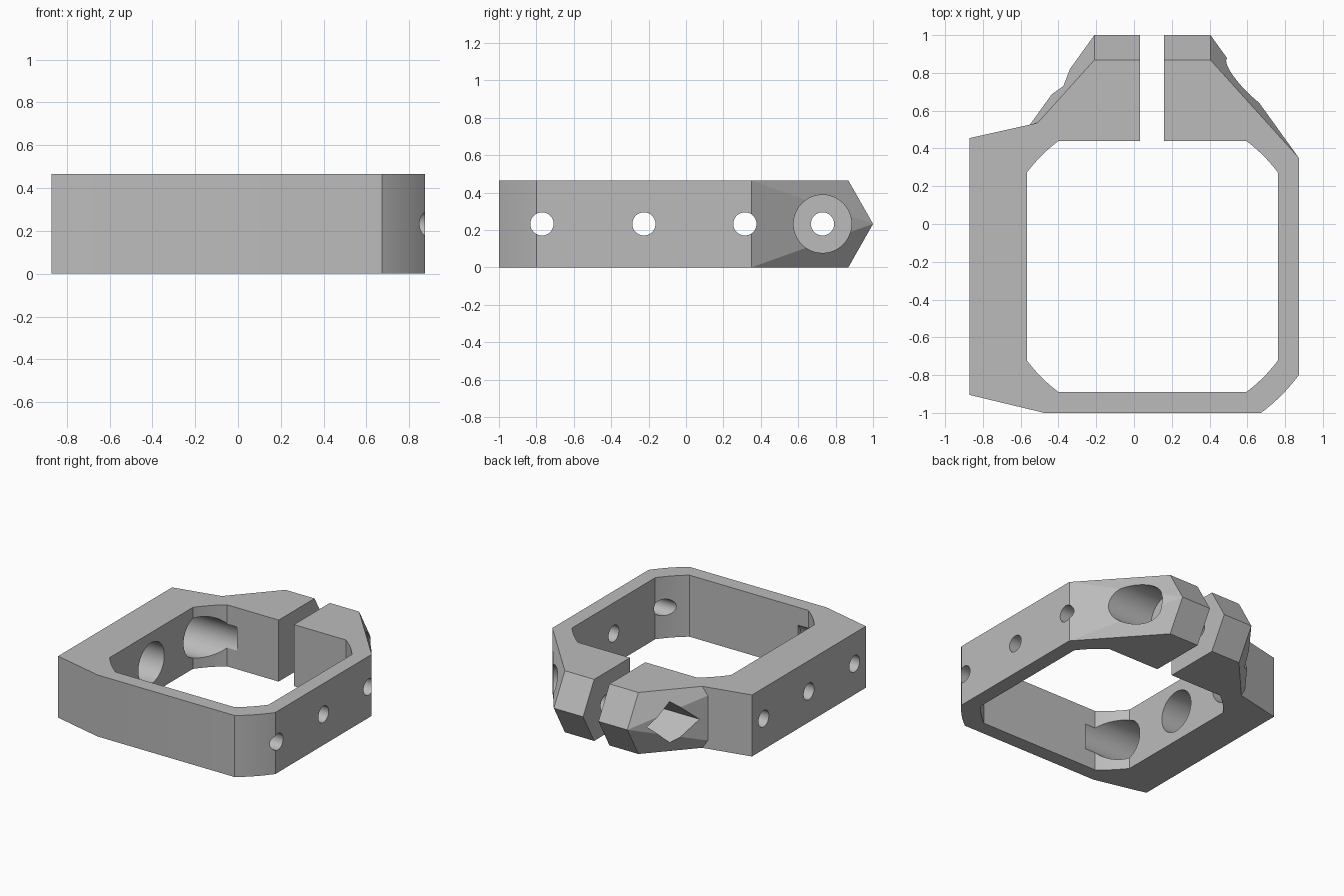
import bpy, bmesh, math
from mathutils import Matrix

cube = bpy.data.objects.get("Cube")
if cube:
    bpy.data.objects.remove(cube, do_unlink=True)

H = 0.465                 # ring height
MID = H / 2
CX, CY = 0.0975, -0.225   # centre of the opening
BORE, HOLE = 0.155, 0.062

grey = bpy.data.materials.new("plain grey")
grey.use_nodes = True
grey.diffuse_color = (0.5, 0.5, 0.5, 1)
grey.node_tree.nodes["Principled BSDF"].inputs["Base Color"].default_value = (0.5, 0.5, 0.5, 1)


def finish(bm, name):
    bmesh.ops.recalc_face_normals(bm, faces=bm.faces)
    mesh = bpy.data.meshes.new(name)
    bm.to_mesh(mesh)
    bm.free()
    ob = bpy.data.objects.new(name, mesh)
    bpy.context.collection.objects.link(ob)
    mesh.materials.append(grey)
    return ob


def prism(name, outline, z0, z1):
    bm = bmesh.new()
    face = bm.faces.new([bm.verts.new((x, y, z0)) for x, y in outline])
    new = bmesh.ops.extrude_face_region(bm, geom=[face])["geom"]
    verts = [v for v in new if isinstance(v, bmesh.types.BMVert)]
    bmesh.ops.translate(bm, verts=verts, vec=(0, 0, z1 - z0))
    return finish(bm, name)


def rod(name, x0, x1, y, radius, sides=48):
    """Closed rod running along x at mid height."""
    bm = bmesh.new()
    place = Matrix.Translation(((x0 + x1) / 2, y, MID)) @ Matrix.Rotation(math.pi / 2, 4, 'Y')
    bmesh.ops.create_cone(bm, cap_ends=True, segments=sides, radius1=radius,
                          radius2=radius, depth=x1 - x0, matrix=place)
    return finish(bm, name)


def combine(target, tool, operation):
    tool.hide_render = True
    mod = target.modifiers.new(operation.lower(), 'BOOLEAN')
    mod.operation = operation
    mod.solver = 'EXACT'
    mod.object = tool
    bpy.context.view_layer.objects.active = target
    bpy.ops.object.modifier_apply(modifier=mod.name)
    bpy.data.objects.remove(tool, do_unlink=True)


def corner(half, radius, quadrant, steps=10):
    """Arc that rounds one corner of a square around the opening centre."""
    a0 = math.acos(half / radius)
    a1 = math.pi / 2 - a0
    angles = [quadrant * math.pi / 2 + a0 + (a1 - a0) * i / steps for i in range(steps + 1)]
    return [(CX + radius * math.cos(a), CY + radius * math.sin(a)) for a in angles]


# Ring body with a thick block on one side and one rounded corner
outline = [(-0.3, 0.582), (-0.87, 0.455), (-0.87, -0.905), (-0.475, -1.0)]
outline += corner(0.775, 0.965, 3) + [(0.8725, 0.35), (0.3, 0.582)]
clamp = prism("clamp_ring", outline, 0, H)

# Tapered clamping lug
bm = bmesh.new()
for side in (-1, 1):
    for z in (0, H):
        bm.verts.new((CX + side * 0.775, 0.35, z))
        bm.verts.new((CX + side * 0.3075, 0.868, z))
    bm.verts.new((CX + side * 0.3075, 1.0, MID))
bmesh.ops.convex_hull(bm, input=bm.verts)
combine(clamp, finish(bm, "clamp_lug"), 'UNION')

# Square opening with clipped corners, and the clamping gap
opening = [p for q in range(4) for p in corner(0.665, 0.83, q)]
combine(clamp, prism("opening", opening, -0.2, 0.7), 'DIFFERENCE')
gap = [(0.032, 0.3), (0.16, 0.3), (0.16, 1.2), (0.032, 1.2)]
combine(clamp, prism("gap", gap, -0.2, 0.7), 'DIFFERENCE')

# Cross holes through both walls, widened inside the thick block
for y in (-0.77, CY, 0.315):
    combine(clamp, rod("cross_hole", -1.2, 1.2, y, HOLE), 'DIFFERENCE')
    combine(clamp, rod("block_bore", -0.78, -0.315, y, BORE), 'DIFFERENCE')

# Lug screw hole with a round head recess and a four-sided nut recess
combine(clamp, rod("screw_hole", -1.2, 1.2, 0.73, HOLE), 'DIFFERENCE')
combine(clamp, rod("head_recess", 0.33, 1.2, 0.73, BORE), 'DIFFERENCE')
combine(clamp, rod("nut_recess", -1.2, -0.14, 0.73, BORE, 4), 'DIFFERENCE')

bpy.ops.object.select_all(action='DESELECT')
clamp.select_set(True)
bpy.context.view_layer.objects.active = clamp
bpy.ops.object.shade_smooth_by_angle(angle=math.radians(15))
